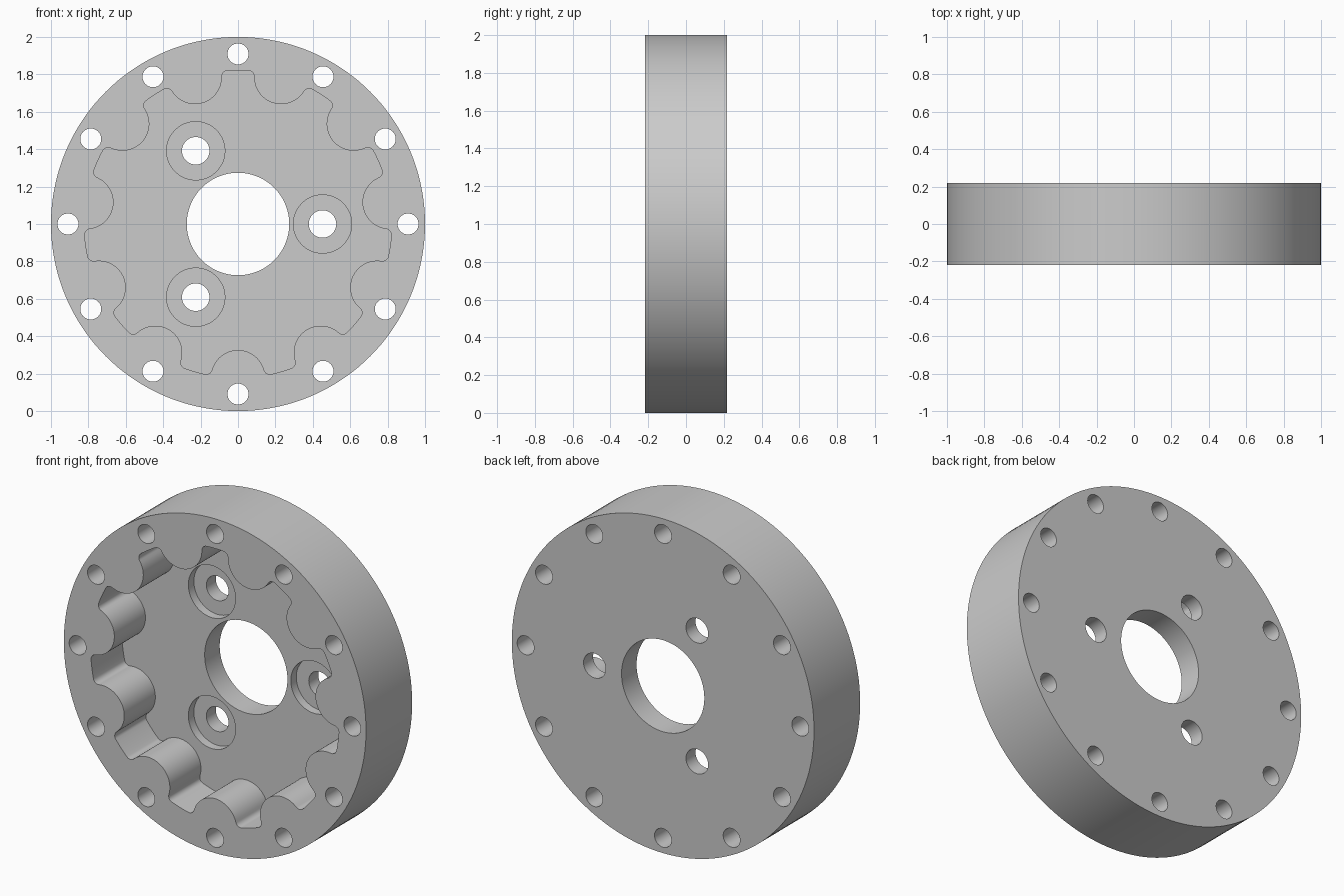
import bpy, bmesh
from math import sin, cos, tau, acos, atan2, pi
from mathutils import Vector

cube = bpy.data.objects.get("Cube")
if cube:
    bpy.data.objects.remove(cube, do_unlink=True)

# Depth levels from front to back
FRONT, FLOOR, SEAT, BACK = -0.218, 0.076, 0.128, 0.218
LOBES = 11


def polar(r, a):
    return Vector((r * cos(a), r * sin(a)))


def circle(r, n, centre=Vector((0, 0))):
    return [centre + polar(r, tau * i / n) for i in range(n)]


def arc(centre, r, a0, a1, n):
    return [centre + polar(r, a0 + (a1 - a0) * i / n) for i in range(n + 1)]


def heading(v):
    return atan2(v.y, v.x)


def lobed_profile(outer=0.822, pitch=0.818, lobe=0.144, fillet=0.032):
    """Ring of round inward lobes with filleted pockets between them."""
    step = tau / LOBES
    near, reach = outer - fillet, lobe + fillet
    off = acos((near**2 + pitch**2 - reach**2) / (2 * near * pitch))
    points = []
    for k in range(LOBES):
        mid = -pi / 2 + k * step
        c = polar(pitch, mid)
        f0, f1 = polar(near, mid - off), polar(near, mid + off)
        t0, t1 = heading(f0 - c), heading(f1 - c)
        # fillet into the lobe, round lobe, fillet out, pocket bottom
        turn0 = (t0 + pi - (mid - off) + pi) % tau - pi
        points += arc(f0, fillet, mid - off, mid - off + turn0, 8)
        points += arc(c, lobe, t0, t0 - (t0 - t1) % tau, 28)[1:]
        points += arc(f1, fillet, mid + off - turn0, mid + off, 8)[1:]
        points += arc(Vector((0, 0)), outer, mid + off, mid + step - off, 6)[1:-1]
    return points


bm = bmesh.new()
caps = {FRONT: [], FLOOR: [], SEAT: [], BACK: []}


def wall(profile, y0, y1):
    """Side wall between two levels; its rims bound the flat faces there."""
    rings = []
    for y in (y0, y1):
        vs = [bm.verts.new((p.x, y, p.y + 1)) for p in profile]
        es = [bm.edges.new((v, vs[i - 1])) for i, v in enumerate(vs)]
        caps[y].append(es)
        rings.append(vs)
    a, b = rings
    for i in range(len(a)):
        bm.faces.new((a[i - 1], a[i], b[i], b[i - 1]))


def fill(loops):
    bmesh.ops.triangle_fill(bm, use_beauty=True, edges=[e for l in loops for e in l],
                            normal=(0, -1, 0))


# Outer rim, lobed cavity and central bore
wall(circle(1.0, 144), FRONT, BACK)
wall(lobed_profile(), FRONT, FLOOR)
wall(circle(0.274, 72), FLOOR, BACK)

# Twelve rim bolt holes
for i in range(12):
    wall(circle(0.056, 32, polar(0.909, tau * i / 12)), FRONT, BACK)

# Three counterbored holes in the cavity floor
for i in range(3):
    c = polar(0.452, tau * i / 3)
    wall(circle(0.156, 48, c), FLOOR, SEAT)
    wall(circle(0.0735, 36, c), SEAT, BACK)
    fill(caps[SEAT][-2:])

# Flat faces
for level in (FRONT, FLOOR, BACK):
    fill(caps[level])
bmesh.ops.recalc_face_normals(bm, faces=bm.faces)

mesh = bpy.data.meshes.new("lobed_housing")
bm.to_mesh(mesh)
bm.free()
housing = bpy.data.objects.new("lobed_housing", mesh)
bpy.context.collection.objects.link(housing)

# Plain grey metal
grey = bpy.data.materials.new("grey_metal")
grey.use_nodes = True
colour = (0.6, 0.6, 0.6, 1)
grey.diffuse_color = colour
grey.node_tree.nodes["Principled BSDF"].inputs["Base Color"].default_value = colour
mesh.materials.append(grey)

bpy.context.view_layer.objects.active = housing
housing.select_set(True)
bpy.ops.object.shade_smooth_by_angle(angle=0.5)
